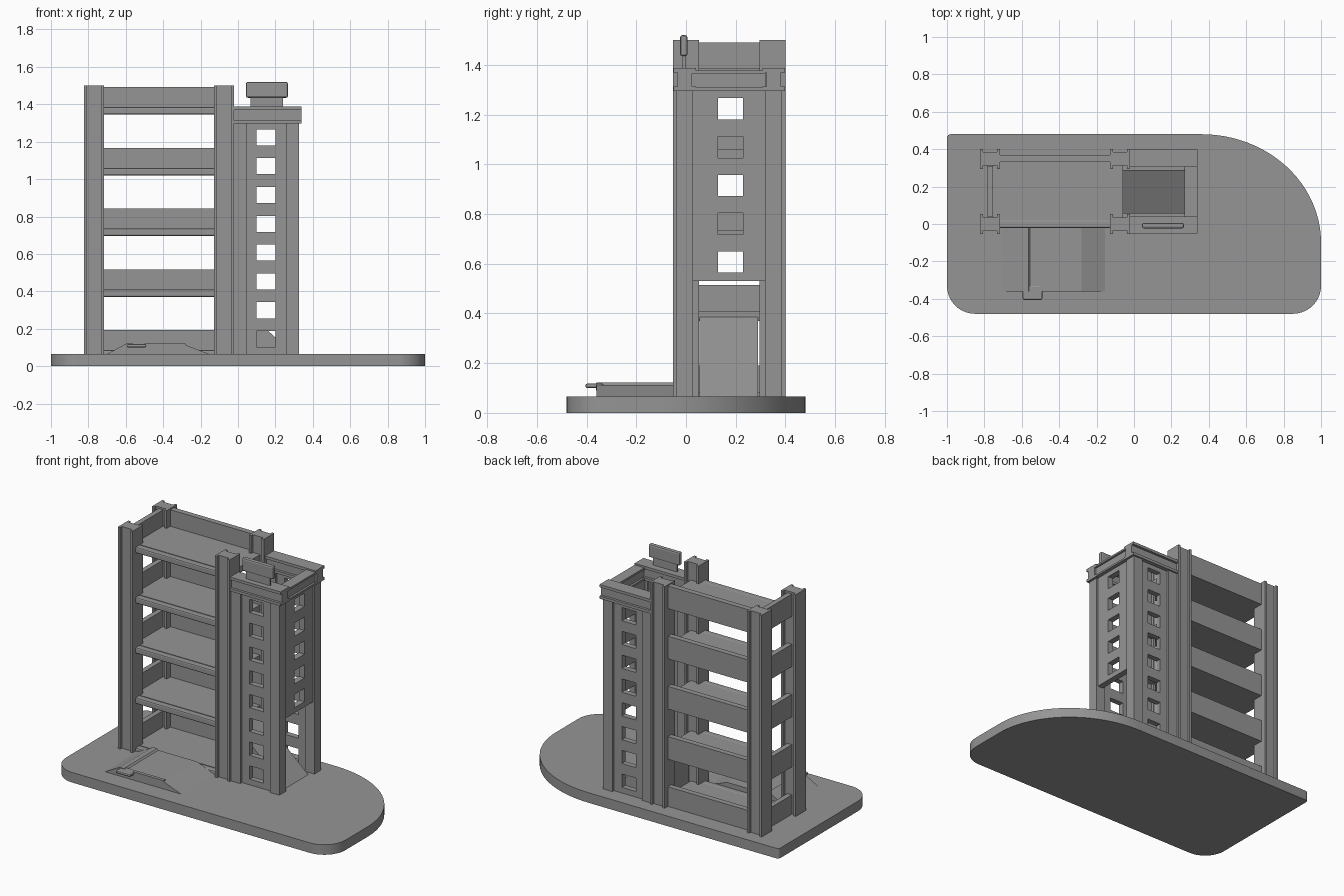
import bpy, bmesh, math
from mathutils import Vector

cube = bpy.data.objects.get("Cube")
if cube:
    bpy.data.objects.remove(cube, do_unlink=True)

gray = bpy.data.materials.new("concrete_gray")
gray.use_nodes = True
gray.diffuse_color = (0.3, 0.3, 0.3, 1)
gray.node_tree.nodes["Principled BSDF"].inputs["Base Color"].default_value = (0.3, 0.3, 0.3, 1)

GROUND = 0.065


def finish(name, bm):
    bmesh.ops.recalc_face_normals(bm, faces=bm.faces)
    mesh = bpy.data.meshes.new(name)
    bm.to_mesh(mesh)
    bm.free()
    obj = bpy.data.objects.new(name, mesh)
    mesh.materials.append(gray)
    bpy.context.collection.objects.link(obj)
    return obj


def bevel(obj, width, segments=2):
    mod = obj.modifiers.new("bevel", 'BEVEL')
    mod.width, mod.segments, mod.limit_method = width, segments, 'ANGLE'


def prism(name, profile, axis, start, end):
    """Extrude a 2D profile along an axis; x uses (y,z), y uses (x,z), z uses (x,y)."""
    place = {'x': lambda a, b: (start, a, b),
             'y': lambda a, b: (a, start, b),
             'z': lambda a, b: (a, b, start)}[axis]
    step = Vector([(end - start) * (axis == k) for k in 'xyz'])
    bm = bmesh.new()
    face = bm.faces.new([bm.verts.new(place(a, b)) for a, b in profile])
    out = bmesh.ops.extrude_face_region(bm, geom=[face])["geom"]
    bmesh.ops.translate(bm, vec=step, verts=[v for v in out if isinstance(v, bmesh.types.BMVert)])
    return finish(name, bm)


def box(name, x, y, z):
    return prism(name, [(x[0], y[0]), (x[1], y[0]), (x[1], y[1]), (x[0], y[1])], 'z', z[0], z[1])


def i_section(ca, cb, half_a, half_b, flange, web):
    """I outline with flanges lying at +/- half_a and a web of half width web."""
    quarter = [(half_a, half_b), (half_a - flange, half_b), (half_a - flange, web)]
    pts = quarter + [(-a, b) for a, b in reversed(quarter)]
    pts += [(-a, -b) for a, b in quarter] + [(a, -b) for a, b in reversed(quarter)]
    return [(ca + a, cb + b) for a, b in pts]


def window_wall(name, axis, offset, thick, us, levels, bottom, top):
    """Thin wall with a column of square openings, made as a grid of cells."""
    zs = [bottom]
    for c in levels:
        zs += [c - 0.043, c + 0.043]
    zs.append(top)
    bm = bmesh.new()
    point = (lambda u, z: (u, offset, z)) if axis == 'y' else (lambda u, z: (offset, u, z))
    grid = [[bm.verts.new(point(u, z)) for u in us] for z in zs]
    for j in range(len(zs) - 1):
        for i in range(3):
            if not (i == 1 and j % 2 == 1):
                bm.faces.new((grid[j][i], grid[j][i + 1], grid[j + 1][i + 1], grid[j + 1][i]))
    obj = finish(name, bm)
    mod = obj.modifiers.new("thickness", 'SOLIDIFY')
    mod.thickness, mod.offset = thick, 0
    return obj


# Base plate with a sweeping rear right corner
def arc(cx, cy, rx, ry, a0, n):
    return [(cx + rx * math.cos(math.radians(a0 + 90 * i / n)),
             cy + ry * math.sin(math.radians(a0 + 90 * i / n))) for i in range(n + 1)]

outline = (arc(0.36, -0.1, 0.64, 0.58, 0, 24) + arc(-0.98, 0.46, 0.02, 0.02, 90, 4)
           + arc(-0.85, -0.33, 0.15, 0.15, 180, 10) + arc(0.85, -0.33, 0.15, 0.15, 270, 10))
base = prism("base_plate", outline, 'z', 0, GROUND)
bpy.context.view_layer.objects.active = base
base.select_set(True)
bpy.ops.object.shade_smooth_by_angle()

# Four tall columns
for side, cx in (("right", -0.77), ("left", -0.075)):
    for place, cy in (("front", 0.0), ("rear", 0.348)):
        prism(f"{place}_{side}_column", i_section(cx, cy, 0.053, 0.053, 0.016, 0.036),
              'z', GROUND - 0.01, 1.5)

# Five floors with upstand beams on the rear and outer side
for n in range(5):
    z = 0.085 + 0.325 * n
    low = max(z - 0.04, GROUND - 0.01)
    slab = box(f"floor_slab_{n}", (-0.755, -0.06), (0.02, 0.335), (low, z))
    nose = box(f"floor_nose_{n}", (-0.73, -0.12), (-0.022, 0.021), (low, z))
    bevel(nose, 0.008)
    box(f"rear_beam_{n}", (-0.73, -0.12), (0.332, 0.368), (low, z + 0.107))
    box(f"side_beam_{n}", (-0.786, -0.753), (0.04, 0.31), (low, z + 0.105))

# Stair tower front and rear walls, each with two corner piers
levels = [0.145 + 0.154 * i for i in range(8)]
for place, cy in (("front", -0.005), ("rear", 0.353)):
    window_wall(f"tower_{place}_wall", 'y', cy, 0.036, (0.03, 0.1, 0.2, 0.27), levels,
                GROUND - 0.01, 1.31)
    for side, x in (("right", (-0.022, 0.045)), ("left", (0.257, 0.325))):
        box(f"tower_{place}_{side}_pier", x, (cy - 0.036, cy + 0.034), (GROUND - 0.01, 1.31))
    # Crown beam lying on the wall
    prism(f"crown_{place}_beam", [(b, a) for a, b in
          i_section(1.342, cy, 0.046, 0.045, 0.018, 0.029)], 'x', -0.022, 0.34)

# Tower side wall and crown side beam
window_wall("tower_side_wall", 'x', 0.295, 0.04, (0.025, 0.128, 0.23, 0.325), levels[3:], 0.53, 1.31)
prism("crown_side_beam", [(b, a) for a, b in
      i_section(1.338, 0.305, 0.04, 0.035, 0.012, 0.022)], 'y', 0.02, 0.32)

# Sloping ramp inside the tower
prism("tower_ramp", [(-0.06, GROUND - 0.005), (0.3, GROUND - 0.005), (0.3, GROUND), (-0.06, 0.385)],
      'y', 0.055, 0.29)

# Rooftop sign board on a thin stem
box("sign_stem", (0.068, 0.24), (-0.015, -0.003), (1.38, 1.45))
sign = box("sign_board", (0.043, 0.267), (-0.024, 0.006), (1.435, 1.52))
bevel(sign, 0.01)

# Entrance ramp with sloping sides, a raised deck and a small tab
prism("entrance_ramp", [(-0.7, GROUND - 0.005), (-0.7, GROUND), (-0.595, 0.122), (-0.565, 0.122),
                        (-0.555, 0.113), (-0.28, 0.113), (-0.155, GROUND), (-0.155, GROUND - 0.005)],
      'y', -0.36, -0.02)
tab = box("entrance_tab", (-0.595, -0.49), (-0.405, -0.33), (0.1, 0.118))
bevel(tab, 0.008)
box("entrance_curb", (-0.5, -0.28), (-0.362, -0.34), (0.09, 0.12))
